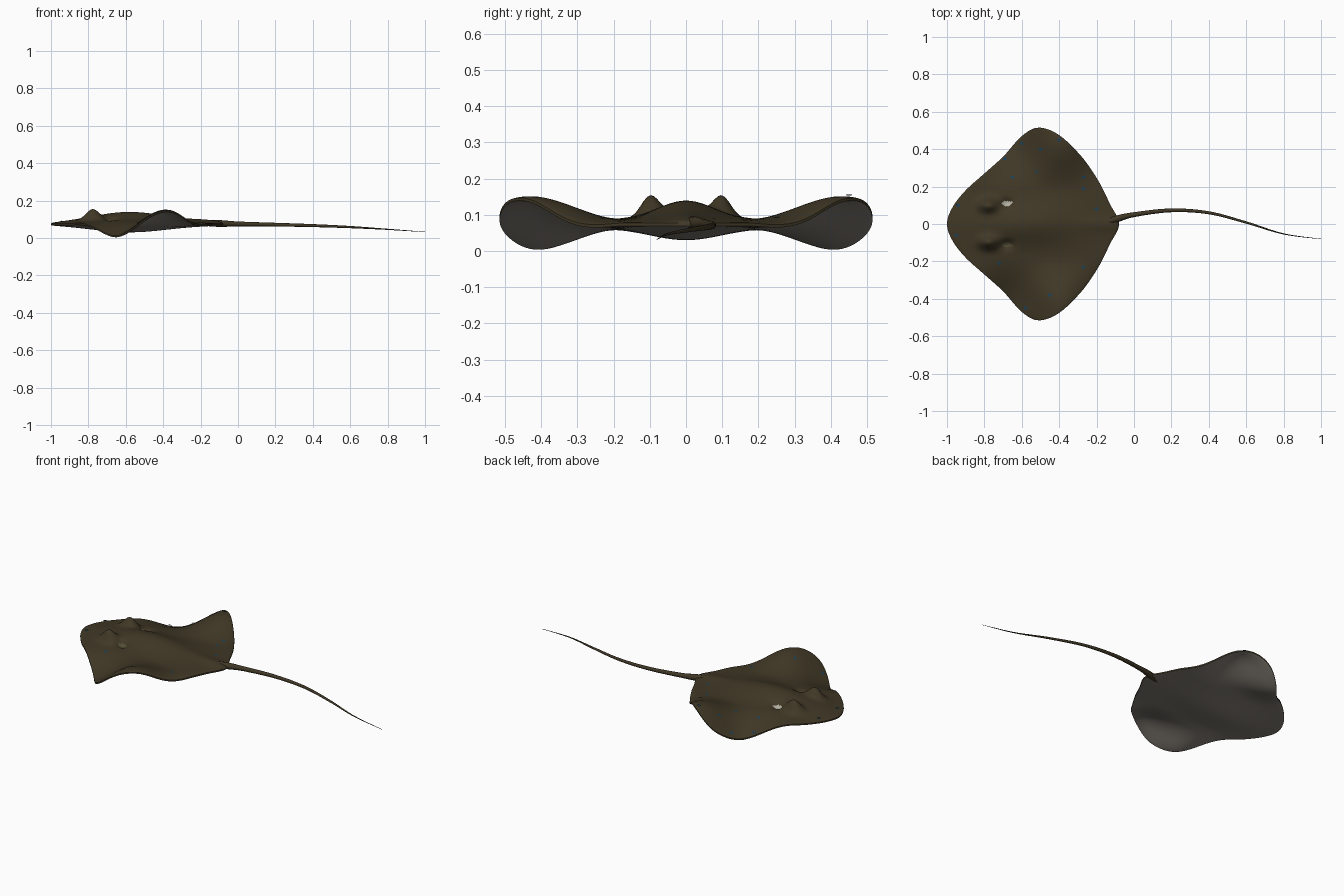
import bpy, bmesh, math
from mathutils import Vector

cube = bpy.data.objects.get("Cube")
if cube:
    bpy.data.objects.remove(cube, do_unlink=True)


def material(name, r, g, b):
    m = bpy.data.materials.new(name)
    m.use_nodes = True
    m.diffuse_color = (r, g, b, 1)
    bsdf = m.node_tree.nodes["Principled BSDF"]
    bsdf.inputs["Base Color"].default_value = (r, g, b, 1)
    bsdf.inputs["Roughness"].default_value = 0.8
    return m


BROWN = material("dark brown skin", 0.051, 0.039, 0.019)
GREY = material("pale grey belly", 0.22, 0.2, 0.17)
BLUE = material("blue spots", 0.012, 0.05, 0.09)
OLIVE = material("olive", 0.08, 0.075, 0.035)
PALE = material("pale spiracle", 0.45, 0.43, 0.36)


def spline(points, steps, closed=False):
    """Catmull-Rom samples through points of any dimension."""
    n = len(points)
    pts = [Vector(p) for p in points]
    pick = lambda i: pts[i % n] if closed else pts[max(0, min(n - 1, i))]
    out = []
    for i in range(n if closed else n - 1):
        a, b, c, d = (pick(i + k) for k in (-1, 0, 1, 2))
        for s in range(steps):
            t = s / steps
            out.append(b + (c - a) * (t / 2)
                       + (a * 2 - b * 5 + c * 4 - d) * (t * t / 2)
                       + (b * 3 - a - c * 3 + d) * (t ** 3 / 2))
    if not closed:
        out.append(pts[-1].copy())
    return out


def finish(name, bm, mats, angle=50):
    bmesh.ops.recalc_face_normals(bm, faces=bm.faces)
    me = bpy.data.meshes.new(name)
    bm.to_mesh(me)
    bm.free()
    for m in mats:
        me.materials.append(m)
    ob = bpy.data.objects.new(name, me)
    bpy.context.scene.collection.objects.link(ob)
    bpy.ops.object.select_all(action="DESELECT")
    ob.select_set(True)
    bpy.context.view_layer.objects.active = ob
    bpy.ops.object.shade_smooth_by_angle(angle=math.radians(angle))
    return ob


def bell(x, centre, width):
    return math.exp(-((x - centre) / width) ** 2)


# Disc shape: rippling wings, domed back, shallow belly, raised eyes
def middle(x, y):
    t = max(0, min(1, (abs(y) - 0.17) / 0.27))
    return 0.073 + 0.07 * t * t * (3 - 2 * t) * math.sin(math.tau * (x + 0.53) / 0.6)


def top_z(x, y, r):
    y = abs(y)
    body = 0.01 + 0.052 * bell(y, 0, 0.11) * bell(x, -0.58, 0.27)
    tail_ridge = 0.014 * bell(y, 0, 0.04) * bell(x, -0.12, 0.15)
    eye = 0.06 * bell(x, -0.78, 0.05) * bell(y, 0.1, 0.035)
    pit = 0.022 * bell(x, -0.68, 0.035) * bell(y, 0.11, 0.025)
    edge = math.sqrt(max(0, 1 - r ** 4))
    return middle(x, y) + 0.004 + (body + tail_ridge + eye - pit) * edge


def bottom_z(x, y, r):
    belly = 0.006 + 0.033 * bell(y, 0, 0.14) * bell(x, -0.58, 0.27)
    return middle(x, y) - 0.004 - belly * math.sqrt(max(0, 1 - r ** 4))


half = [(-1, 0), (-0.97, 0.09), (-0.9, 0.18), (-0.8, 0.27), (-0.7, 0.36),
        (-0.6, 0.47), (-0.51, 0.515), (-0.4, 0.475), (-0.28, 0.36),
        (-0.19, 0.23), (-0.13, 0.11), (-0.08, 0)]
outline = spline(half + [(x, -y) for x, y in half[-2:0:-1]], 8, closed=True)
centre = Vector((-0.55, 0))
RINGS = 44

bm = bmesh.new()


def disc_side(height):
    hub = bm.verts.new((centre.x, 0, height(centre.x, 0, 0)))
    rings = []
    for k in range(1, RINGS + 1):
        r = math.sin(k / RINGS * math.pi / 2) * 0.4 + k / RINGS * 0.6
        flat = [centre + (p - centre) * r for p in outline]
        rings.append([bm.verts.new((p.x, p.y, height(p.x, p.y, r))) for p in flat])
    return hub, rings


def bridge(a, b, mat=0):
    n = len(a)
    for i in range(n):
        bm.faces.new((a[i], a[(i + 1) % n], b[(i + 1) % n], b[i])).material_index = mat


edges = []
for mat, height in enumerate((top_z, bottom_z)):
    hub, rings = disc_side(height)
    n = len(outline)
    for i in range(n):
        bm.faces.new((hub, rings[0][i], rings[0][(i + 1) % n])).material_index = mat
    for inner, outer in zip(rings, rings[1:]):
        bridge(inner, outer, mat)
    edges.append(rings[-1])
bridge(*edges)

# Spiracle patches behind the eyes
for f in bm.faces:
    c = f.calc_center_median()
    near = ((c.x + 0.68) / 0.03) ** 2 + ((abs(c.y) - 0.11) / 0.015) ** 2 < 1
    if f.material_index == 0 and near:
        f.material_index = 2 if c.y > 0 else 3
finish("body_disc", bm, [BROWN, GREY, PALE, OLIVE])

# Blue spots lying on the back
spots = [(-.69, .35), (-.6, .43), (-.5, .4), (-.4, .45), (-.65, .25), (-.67, .18),
         (-.52, .28), (-.27, .25), (-.27, .19), (-.56, .05), (-.47, .09),
         (-.45, .02), (-.37, -.02), (-.47, -.13), (-.47, -.21), (-.72, -.21),
         (-.45, -.38), (-.27, -.23), (-.2, .08), (-.94, .1), (-.95, -.06), (-.58, -.45)]
bm = bmesh.new()
for sx, sy in spots:
    ring = []
    for k in range(8):
        a = math.tau * k / 8
        x, y = sx + 0.011 * math.cos(a), sy + 0.009 * math.sin(a)
        ring.append(bm.verts.new((x, y, top_z(x, y, 0.8) + 0.002)))
    bm.faces.new(ring)
finish("back_spots", bm, [BLUE])

# Whip tail: x, y, z, radius along the path
path = spline([(-0.22, -0.01, 0.08, 0.012), (-0.1, 0.025, 0.077, 0.018),
               (0, 0.05, 0.075, 0.013), (0.2, 0.073, 0.071, 0.01),
               (0.4, 0.06, 0.066, 0.008), (0.6, 0.008, 0.058, 0.006),
               (0.8, -0.053, 0.046, 0.003), (1, -0.08, 0.032, 0.001)], 8)
bm = bmesh.new()
loops = []
for i, p in enumerate(path):
    step = path[min(i + 1, len(path) - 1)] - path[max(i - 1, 0)]
    side = Vector((-step.y, step.x, 0)).normalized()
    loops.append([bm.verts.new(Vector(p[:3]) + p[3] * (side * math.cos(a) + Vector((0, 0, math.sin(a))))) 
                  for a in (math.tau * k / 12 for k in range(12))])
for a, b in zip(loops, loops[1:]):
    bridge(a, b)
for cap in (loops[0], loops[-1]):
    bm.faces.new(cap)
finish("tail", bm, [BROWN])
